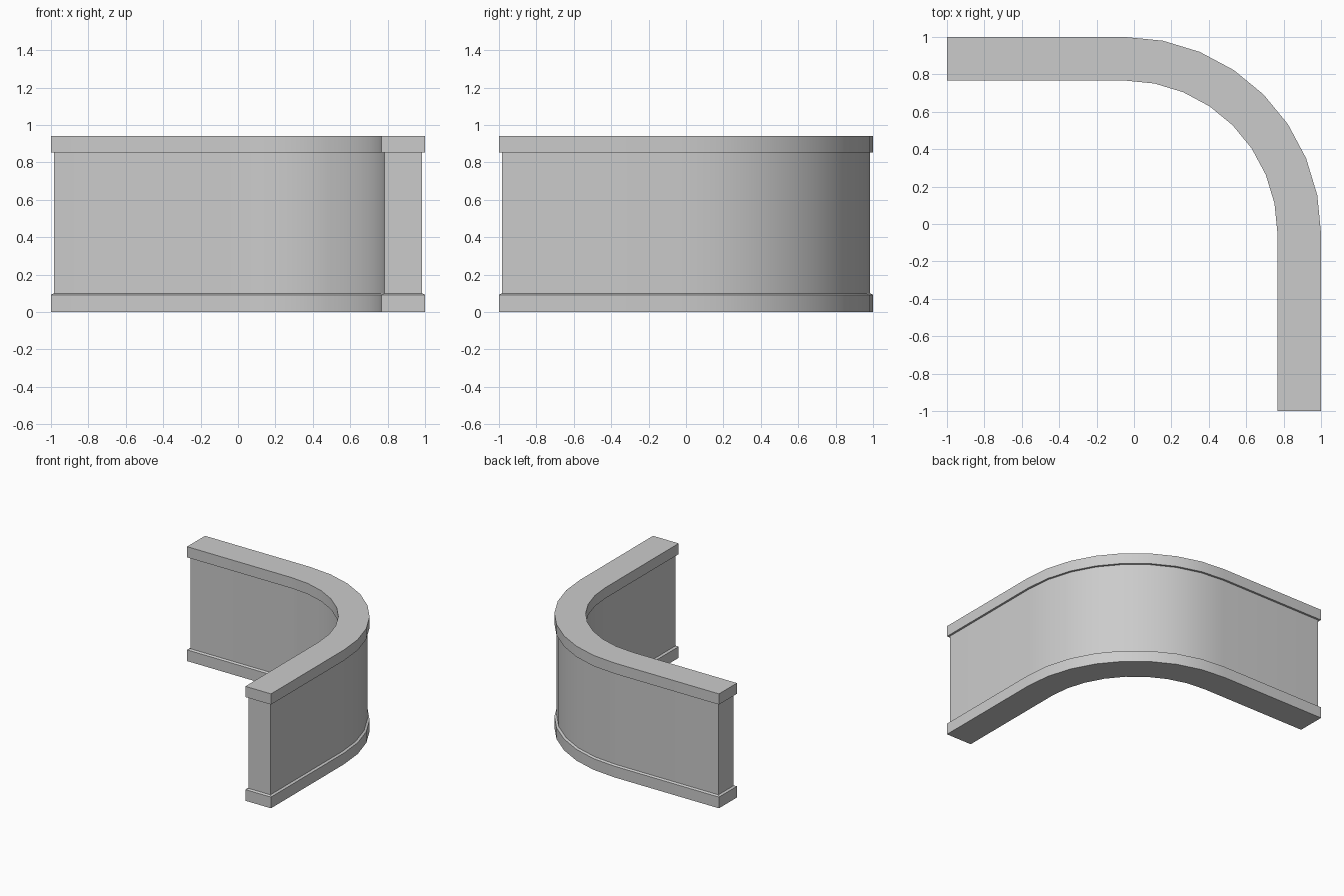
import bpy, bmesh
from math import sin, cos, pi

if "Cube" in bpy.data.objects:
    bpy.data.objects.remove(bpy.data.objects["Cube"])

C = -0.05            # centre of the bend (x = y = C)
R_OUT, R_IN = 1.05, 0.817
END = -1.0           # where both straight arms stop
SEG = 8


def outline(inset):
    """Plan of the curved wall, shrunk by inset on every side."""
    def side(r):
        arc = [(C + r * sin(i * pi / 2 / SEG), C + r * cos(i * pi / 2 / SEG))
               for i in range(SEG + 1)]
        return [(END + inset, C + r)] + arc + [(C + r, END + inset)]
    return side(R_OUT - inset) + side(R_IN + inset)[::-1]


def loft(name, sections):
    """Stack plan outlines given as (z, inset) into a closed solid."""
    bm = bmesh.new()
    rings = [[bm.verts.new((x, y, z)) for x, y in outline(inset)]
             for z, inset in sections]
    n = len(rings[0])
    for a, b in zip(rings, rings[1:]):
        for i in range(n):
            j = (i + 1) % n
            bm.faces.new((a[i], a[j], b[j], b[i]))
    # top and bottom as quad strips between outer and inner side
    for ring in (rings[0], rings[-1]):
        for i in range(n // 2 - 1):
            bm.faces.new((ring[i], ring[i + 1], ring[n - 2 - i], ring[n - 1 - i]))
    bmesh.ops.recalc_face_normals(bm, faces=bm.faces)
    mesh = bpy.data.meshes.new(name)
    bm.to_mesh(mesh)
    bm.free()
    obj = bpy.data.objects.new(name, mesh)
    bpy.context.collection.objects.link(obj)
    bpy.ops.object.select_all(action='DESELECT')
    obj.select_set(True)
    bpy.context.view_layer.objects.active = obj
    bpy.ops.object.shade_smooth_by_angle(angle=pi / 6)
    return obj


# base plinth, sloped ledge, recessed wall and overhanging cap in one solid
loft("curved_wall", [(0, 0), (0.092, 0), (0.1, 0.017),
                     (0.852, 0.017), (0.852, 0), (0.94, 0)])
